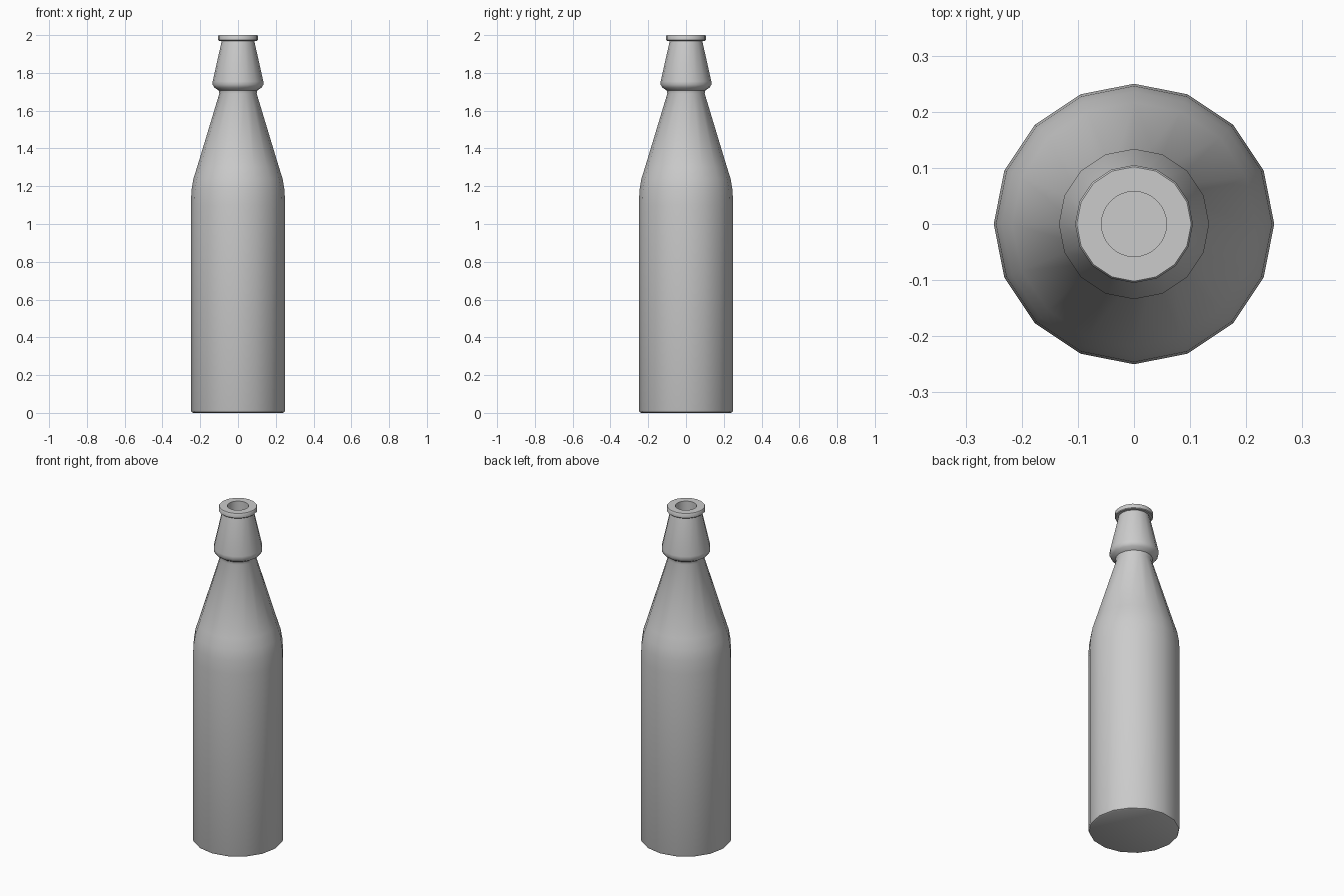
import bpy
import bmesh
from math import cos, sin, pi, radians

if "Cube" in bpy.data.objects:
    bpy.data.objects.remove(bpy.data.objects["Cube"], do_unlink=True)

SIDES = 16
BORE_SIDES = 32

# Outer silhouette from base to lip: (radius, height)
PROFILE = [
    (0.238, 0.0), (0.246, 0.004), (0.25, 0.014),
    (0.25, 1.10), (0.246, 1.18), (0.236, 1.24), (0.217, 1.30),
    (0.099, 1.69), (0.103, 1.708), (0.125, 1.722),
    (0.134, 1.737), (0.134, 1.755),
    (0.086, 1.97), (0.101, 1.97), (0.105, 1.974),
    (0.105, 1.996), (0.102, 2.0),
]
BORE_RADIUS, BORE_FLOOR = 0.058, 1.75


def ring(bm, radius, z, sides):
    """Closed loop of vertices around the bottle axis."""
    return [bm.verts.new((radius * cos(2 * pi * i / sides),
                          radius * sin(2 * pi * i / sides), z))
            for i in range(sides)]


def skin(bm, lower, upper):
    """Quads between two loops of equal length."""
    n = len(lower)
    for i in range(n):
        j = (i + 1) % n
        bm.faces.new((lower[i], lower[j], upper[j], upper[i]))


def loop_edges(bm, verts):
    return [bm.edges.get((v, verts[(i + 1) % len(verts)]))
            for i, v in enumerate(verts)]


bm = bmesh.new()

# Outer wall and base
rings = [ring(bm, r, z, SIDES) for r, z in PROFILE]
for lower, upper in zip(rings, rings[1:]):
    skin(bm, lower, upper)
bm.faces.new(rings[0][::-1])

# Round bore inside the neck
mouth = ring(bm, BORE_RADIUS, PROFILE[-1][1], BORE_SIDES)
floor = ring(bm, BORE_RADIUS, BORE_FLOOR, BORE_SIDES)
skin(bm, mouth, floor)
bm.faces.new(floor)

# Flat rim joining lip and bore
for k in range(SIDES):
    n = (k + 1) % SIDES
    a, b = rings[-1][k], rings[-1][n]
    m0, m1, m2 = mouth[2 * k], mouth[2 * k + 1], mouth[2 * n]
    bm.faces.new((a, m1, m0))
    bm.faces.new((a, b, m1))
    bm.faces.new((b, m2, m1))

bmesh.ops.recalc_face_normals(bm, faces=bm.faces)
mesh = bpy.data.meshes.new("bottle")
bm.to_mesh(mesh)
bm.free()

bottle = bpy.data.objects.new("bottle", mesh)
bpy.context.collection.objects.link(bottle)

# Plain grey finish
grey = bpy.data.materials.new("plain_grey")
grey.use_nodes = True
colour = (0.6, 0.6, 0.6, 1.0)
grey.diffuse_color = colour
grey.node_tree.nodes["Principled BSDF"].inputs["Base Color"].default_value = colour
mesh.materials.append(grey)

# Smooth walls with crisp lip and collar edges
bpy.ops.object.select_all(action="DESELECT")
bottle.select_set(True)
bpy.context.view_layer.objects.active = bottle
bpy.ops.object.shade_smooth_by_angle(angle=radians(40))
